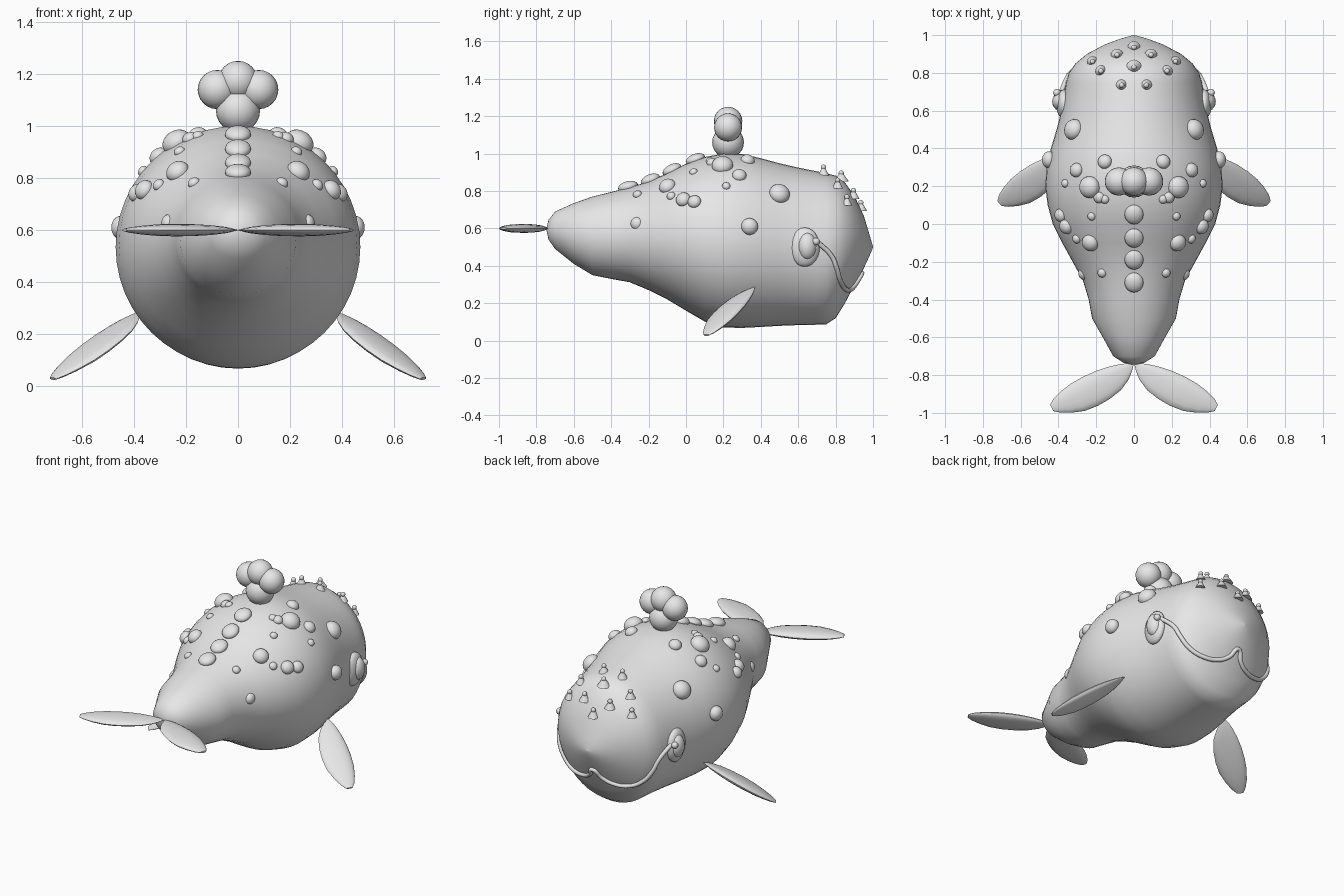
import bpy, bmesh, math
from mathutils import Vector, Matrix

if "Cube" in bpy.data.objects:
    bpy.data.objects.remove(bpy.data.objects["Cube"])

grey = bpy.data.materials.new("light_grey")
grey.diffuse_color = (0.8, 0.8, 0.8, 1)
grey.use_nodes = True
grey.node_tree.nodes["Principled BSDF"].inputs["Base Color"].default_value = grey.diffuse_color

# Body stations: y, bottom z, top z, half width
ST = [(-0.745, 0.585, 0.605, 0.01), (-0.735, 0.54, 0.645, 0.055), (-0.70, 0.49, 0.69, 0.11),
      (-0.6, 0.41, 0.735, 0.165), (-0.5, 0.35, 0.77, 0.222), (-0.4, 0.33, 0.795, 0.24),
      (-0.3, 0.312, 0.82, 0.27), (-0.2, 0.27, 0.85, 0.325), (-0.1, 0.22, 0.895, 0.38),
      (0, 0.16, 0.945, 0.43), (0.1, 0.102, 0.982, 0.457), (0.2, 0.07, 1.0, 0.47),
      (0.3, 0.068, 0.998, 0.462), (0.4, 0.073, 0.975, 0.44), (0.5, 0.079, 0.948, 0.41),
      (0.6, 0.083, 0.925, 0.385), (0.7, 0.085, 0.905, 0.368), (0.75, 0.087, 0.895, 0.36),
      (0.8, 0.12, 0.882, 0.345), (0.85, 0.20, 0.845, 0.31), (0.9, 0.295, 0.775, 0.25),
      (0.95, 0.385, 0.67, 0.155), (0.98, 0.45, 0.57, 0.075), (1.0, 0.498, 0.502, 0.003)]


def section(y):
    """Centre height, half height and half width of the body at y."""
    y = min(max(y, ST[0][0]), ST[-1][0])
    for a, b in zip(ST, ST[1:]):
        if y <= b[0]:
            k = (y - a[0]) / (b[0] - a[0])
            lo, hi, w = (a[i] + (b[i] - a[i]) * k for i in (1, 2, 3))
            return (lo + hi) / 2, (hi - lo) / 2, w


def top_z(x, y):
    c, rz, rx = section(y)
    return c + rz * math.sqrt(max(0, 1 - (x / rx) ** 2))


def front_y(x, z):
    lo, hi = 0.6, 1.0
    for _ in range(30):
        m = (lo + hi) / 2
        c, rz, rx = section(m)
        if (x / rx) ** 2 + ((z - c) / rz) ** 2 < 1:
            lo = m
        else:
            hi = m
    return lo


def normal(x, y, z):
    def f(x, y, z):
        c, rz, rx = section(y)
        return math.hypot(x / rx, (z - c) / rz)
    e = 0.03
    return Vector((f(x + e, y, z) - f(x - e, y, z), f(x, y + e, z) - f(x, y - e, z),
                   f(x, y, z + e) - f(x, y, z - e))).normalized()


def finish(name, bm, angle=50):
    bmesh.ops.recalc_face_normals(bm, faces=bm.faces)
    me = bpy.data.meshes.new(name)
    bm.to_mesh(me)
    bm.free()
    ob = bpy.data.objects.new(name, me)
    bpy.context.collection.objects.link(ob)
    me.materials.append(grey)
    bpy.ops.object.select_all(action='DESELECT')
    ob.select_set(True)
    bpy.context.view_layer.objects.active = ob
    bpy.ops.object.shade_smooth_by_angle(angle=math.radians(angle))
    return ob


def loft(name, rings):
    bm = bmesh.new()
    vs = [[bm.verts.new(p) for p in r] for r in rings]
    n = len(vs[0])
    for a, b in zip(vs, vs[1:]):
        for i in range(n):
            bm.faces.new((a[i], a[(i + 1) % n], b[(i + 1) % n], b[i]))
    bm.faces.new(vs[0])
    bm.faces.new(vs[-1])
    return finish(name, bm)


def ball(bm, loc, size, axis=(0, 0, 1)):
    q = Vector(axis).to_track_quat('Z', 'Y').to_matrix().to_4x4()
    m = Matrix.Translation(loc) @ q @ Matrix.Diagonal((*size, 1))
    bmesh.ops.create_uvsphere(bm, u_segments=20, v_segments=12, radius=1, matrix=m)


# Body
rings = []
for y, lo, hi, w in ST:
    rings.append([(w * math.cos(a), y, (lo + hi) / 2 + (hi - lo) / 2 * math.sin(a))
                  for a in (i * math.tau / 48 for i in range(48))])
loft("body", rings)

# Fins and flukes share one leaf shape: position, leading width, trailing width
LEAF = [(0, .004, .004), (.06, .02, .035), (.13, .034, .062), (.25, .05, .09), (.4, .063, .103),
        (.55, .068, .105), (.7, .066, .096), (.84, .054, .07), (.94, .038, .043), (1, .02, .018)]


def leaf(name, root, along, lead, length, side):
    along, lead = Vector(along).normalized(), Vector(lead).normalized()
    up = along.cross(lead)
    rings = []
    for t, f, r in LEAF:
        th = 0.024 * (f + r) / 0.173
        ring = []
        for i in range(16):
            a = i * math.tau / 16
            c = math.cos(a)
            p = Vector(root) + along * t * length + lead * c * (f if c > 0 else r) + up * th * math.sin(a)
            ring.append((p.x * side, p.y, p.z))
        rings.append(ring)
    loft(name, rings)


for side, tag in ((1, "right"), (-1, "left")):
    leaf("flipper_" + tag, (0.38, 0.365, 0.285), (.674, -.522, -.522), (.625, .77, .045), 0.49, side)
    leaf("tail_fluke_" + tag, (0.004, -0.742, 0.6), (.88, -.475, 0), (.475, .88, 0), 0.49, side)

# Round bumps on the back and flanks: x, y, radius
BUMPS = [(.32, .50, .056), (.155, .33, .038), (.235, .195, .058), (.305, .285, .038),
         (.365, .215, .022), (.185, .14, .03), (.155, .13, .023), (.225, .04, .022),
         (.39, .045, .036), (.36, -.015, .04), (.232, -.1, .046), (.305, -.08, .024),
         (.17, -.26, .024)]
bm = bmesh.new()
for x, y, r in BUMPS:
    for s in (1, -1):
        p = (x * s, y, top_z(x, y))
        ball(bm, p, (r, r, r * 0.8), normal(*p))
for s in (1, -1):
    ball(bm, (.45 * s, .34, .61), (.045, .045, .037), (s, 0, 0))
    ball(bm, (.265 * s, -.26, .625), (.036, .036, .03), (s, 0, 0))
finish("skin_bumps", bm)

# Row of bumps along the spine
bm = bmesh.new()
for y in (.05, -.075, -.19, -.31):
    p = (0, y, top_z(0, y) + 0.005)
    ball(bm, p, (.05, .054, .03), normal(*p))
finish("spine_bumps", bm)

# Water spout cluster
bm = bmesh.new()
for x, z, r in ((0, 1.06, .085), (.08, 1.14, .075), (-.08, 1.14, .075), (0, 1.174, .076)):
    ball(bm, (x, .225, z), (r, r, r))
finish("water_spout", bm)

# Small knobbed cones on the head
bm = bmesh.new()
for x, y, r in ((0, .935, .033), (0, .83, .04), (.09, .895, .033), (.065, .735, .03),
                (.175, .81, .03), (.22, .86, .028)):
    for s in ((1, -1) if x else (1,)):
        z = top_z(x, y)
        bmesh.ops.create_cone(bm, cap_ends=True, segments=16, radius1=r, radius2=r * 0.3, depth=.04,
                              matrix=Matrix.Translation((x * s, y, z + .012)))
        ball(bm, (x * s, y, z + .036), (.014, .014, .014))
finish("head_barnacles", bm, 30)

# Eyes with inner bulge and pupil
for s, tag in ((1, "right"), (-1, "left")):
    bm = bmesh.new()
    ball(bm, (.372 * s, .635, .50), (.04, .08, .105))
    ball(bm, (.388 * s, .648, .505), (.045, .05, .072))
    finish("eye_" + tag, bm)
    bm = bmesh.new()
    ball(bm, (.408 * s, .695, .53), (.02, .02, .02))
    finish("pupil_" + tag, bm)

# Mouth line wrapped on the front of the head
half = [(.04, .31), (.1, .276), (.2, .275), (.28, .32), (.33, .39), (.35, .45)]
pts = [(x, front_y(x, z) + .005, z) for x, z in half] + [(.385, .70, .53)]
path = [(-x, y, z) for x, y, z in reversed(pts)] + [(0, front_y(0, .36) + .005, .36)] + pts
cu = bpy.data.curves.new("mouth", 'CURVE')
cu.dimensions = '3D'
cu.bevel_depth = 0.013
cu.bevel_resolution = 2
cu.use_fill_caps = True
sp = cu.splines.new('BEZIER')
sp.bezier_points.add(len(path) - 1)
for b, p in zip(sp.bezier_points, path):
    b.co = p
    b.handle_left_type = b.handle_right_type = 'AUTO'
sp.resolution_u = 5
mouth = bpy.data.objects.new("mouth", cu)
bpy.context.collection.objects.link(mouth)
cu.materials.append(grey)
